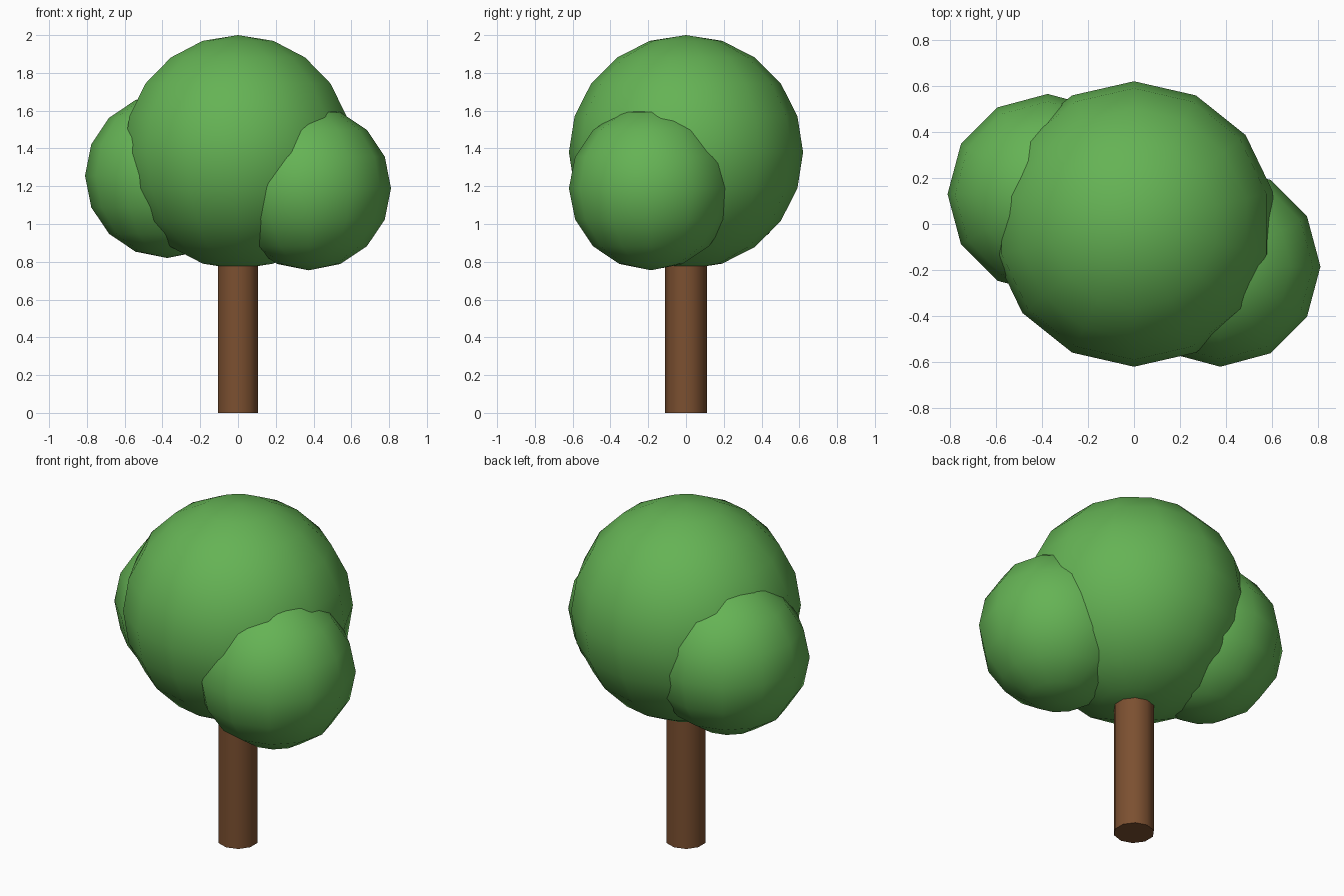
import bpy
import math

cube = bpy.data.objects.get("Cube")
if cube:
    bpy.data.objects.remove(cube, do_unlink=True)


def make_material(name, color):
    mat = bpy.data.materials.new(name)
    mat.use_nodes = True
    mat.diffuse_color = color
    bsdf = next(n for n in mat.node_tree.nodes if n.type == 'BSDF_PRINCIPLED')
    bsdf.inputs["Base Color"].default_value = color
    return mat


def finish(name, mat):
    obj = bpy.context.object
    obj.name = name
    obj.data.materials.append(mat)
    bpy.ops.object.shade_smooth_by_angle(angle=math.radians(45))


leaf_green = make_material("leaf green", (0.13, 0.45, 0.09, 1))
bark_brown = make_material("bark brown", (0.20, 0.08, 0.03, 1))

# Trunk, reaching up into the foliage
TRUNK_TOP = 0.9
bpy.ops.mesh.primitive_cylinder_add(vertices=10, radius=0.11, depth=TRUNK_TOP,
                                    location=(0, 0, TRUNK_TOP / 2))
finish("trunk", bark_brown)

# Foliage: name, centre, radius, segments, rings
foliage = [
    ("main_foliage", (0, 0, 1.38), 0.62, 14, 10),
    ("left_foliage", (0.375, -0.185, 1.19), 0.435, 12, 8),
    ("right_foliage", (-0.375, 0.13, 1.255), 0.435, 12, 8),
]
for name, centre, radius, segments, rings in foliage:
    bpy.ops.mesh.primitive_uv_sphere_add(segments=segments, ring_count=rings,
                                         radius=radius, location=centre)
    finish(name, leaf_green)
